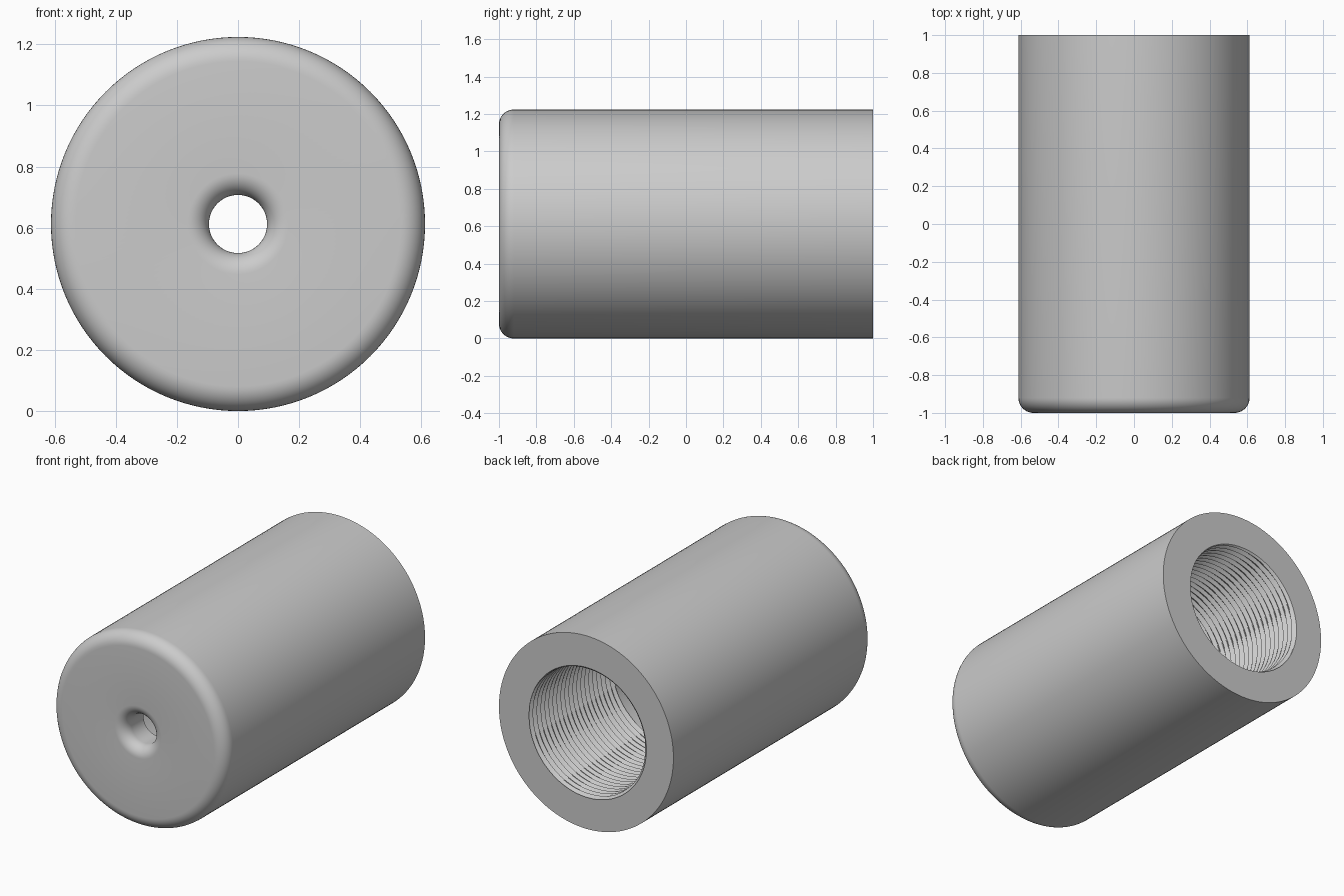
import bpy, bmesh, math

if "Cube" in bpy.data.objects:
    bpy.data.objects.remove(bpy.data.objects["Cube"])

R, HOLE, SEGS = 0.612, 0.095, 128
FILLET, LIP = 0.08, 0.07
FLOOR, THREAD_END, PITCH = -0.81, 0.16, 0.04
ROOT, CREST, BORE = 0.423, 0.4, 0.41
STEPS = 8                                   # samples per thread turn

grey = bpy.data.materials.new("grey")
grey.use_nodes = True
colour = (0.6, 0.6, 0.6, 1)
grey.diffuse_color = colour
grey.node_tree.nodes["Principled BSDF"].inputs["Base Color"].default_value = colour


def arc(y, r, size, start, end, n=10):
    """Quarter round as (y, radius) points."""
    angles = [math.radians(start + (end - start) * i / n) for i in range(n + 1)]
    return [(y + size * math.sin(a), r + size * math.cos(a)) for a in angles]


def thread_radius(y, angle):
    """Triangular helical thread."""
    phase = (y / PITCH + angle / math.tau) % 1
    return ROOT + (CREST - ROOT) * abs(2 * phase - 1)


# Profile: outer wall, rounded front, flared hole, then the stepped bore
profile = [(1, R)]
profile += arc(-1 + FILLET, R - FILLET, FILLET, 0, -90)
profile += arc(-1 + LIP, HOLE + LIP, LIP, -90, -180)
profile += [(FLOOR, HOLE), (FLOOR, BORE), (THREAD_END, BORE)]
turns = round((1 - THREAD_END) / PITCH * STEPS)
profile += [(THREAD_END + (1 - THREAD_END) * i / turns, None) for i in range(turns + 1)]

# Sweep the profile round the y axis
bm = bmesh.new()
rings = []
for y, r in profile:
    ring = []
    for s in range(SEGS):
        a = math.tau * s / SEGS
        rad = thread_radius(y, a) if r is None else r
        ring.append(bm.verts.new((rad * math.cos(a), y, R + rad * math.sin(a))))
    rings.append(ring)
for i, ring in enumerate(rings):
    after = rings[(i + 1) % len(rings)]
    for s in range(SEGS):
        t = (s + 1) % SEGS
        bm.faces.new((ring[s], ring[t], after[t], after[s]))
bmesh.ops.recalc_face_normals(bm, faces=bm.faces)
mesh = bpy.data.meshes.new("threaded_sleeve")
bm.to_mesh(mesh)
bm.free()
mesh.materials.append(grey)

sleeve = bpy.data.objects.new("threaded_sleeve", mesh)
bpy.context.collection.objects.link(sleeve)
bpy.context.view_layer.objects.active = sleeve
sleeve.select_set(True)
bpy.ops.object.shade_smooth_by_angle(angle=math.radians(30))
